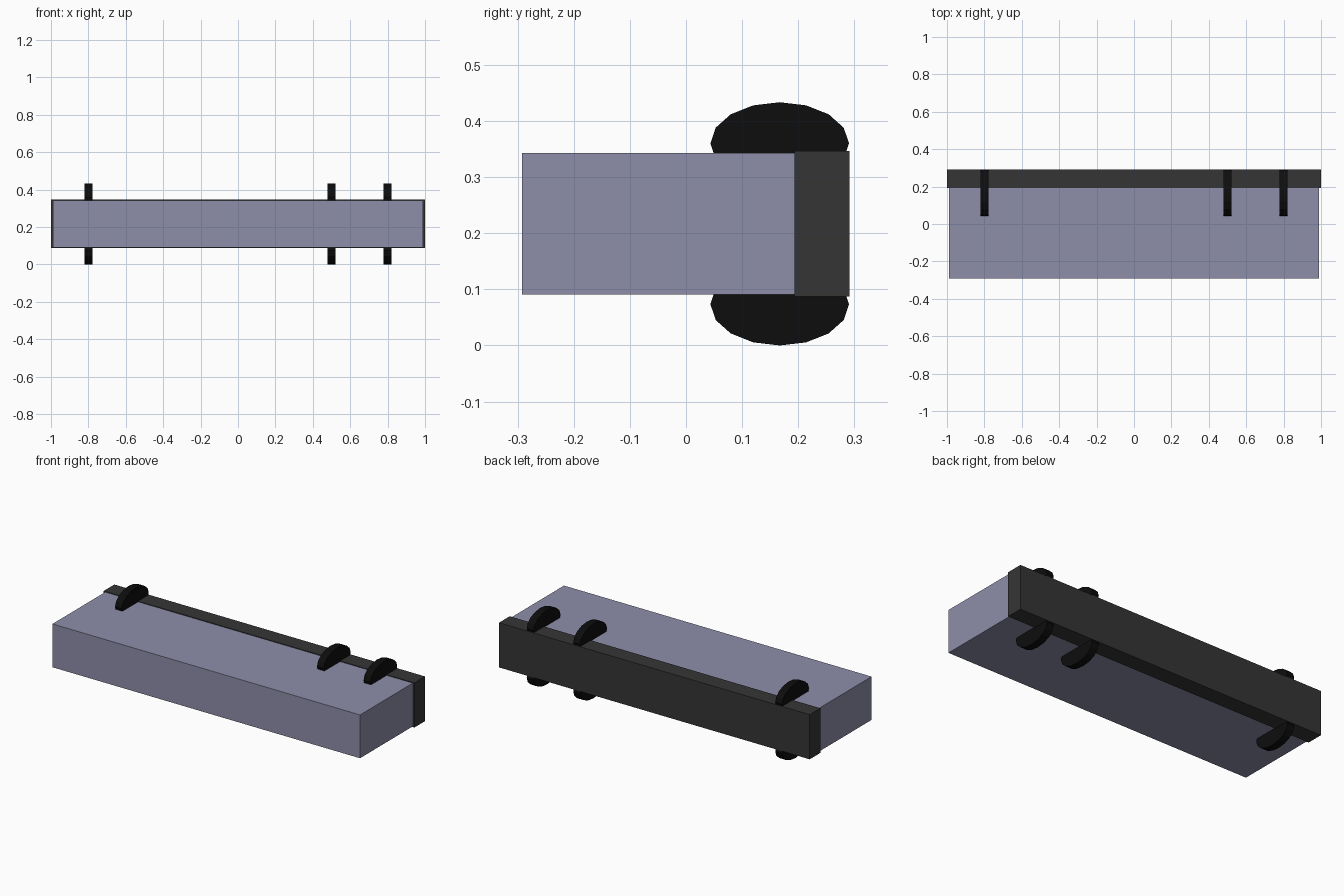
import bpy, math

if "Cube" in bpy.data.objects:
    bpy.data.objects.remove(bpy.data.objects["Cube"])


def material(name, rgb):
    m = bpy.data.materials.new(name)
    m.diffuse_color = (*rgb, 1)
    m.use_nodes = True
    m.node_tree.nodes["Principled BSDF"].inputs["Base Color"].default_value = m.diffuse_color
    return m


lavender = material("lavender grey", (0.27, 0.27, 0.40))
charcoal = material("charcoal", (0.036, 0.036, 0.036))
black = material("black", (0.004, 0.004, 0.004))


def box(name, lo, hi, mat):
    bpy.ops.mesh.primitive_cube_add(size=1, location=[(a + b) / 2 for a, b in zip(lo, hi)])
    ob = bpy.context.object
    ob.name = name
    ob.scale = [b - a for a, b in zip(lo, hi)]
    ob.data.materials.append(mat)


# Pale main block and the slightly larger dark slab behind it
box("main_block", (-0.99, -0.292, 0.091), (0.99, 0.193, 0.343), lavender)
box("back_slab", (-1, 0.193, 0.087), (1, 0.291, 0.347), charcoal)

# Flattened 16-sided discs, sunk half way into the top and bottom
for side, z in (("lower", 0.0735), ("upper", 0.36)):
    for i, x in enumerate((-0.8, 0.5, 0.8), 1):
        bpy.ops.mesh.primitive_cylinder_add(vertices=16, radius=1, depth=0.044,
                                            location=(x, 0.167, z),
                                            rotation=(0, math.pi / 2, 0))
        disc = bpy.context.object
        disc.name = f"{side}_disc_{i}"
        disc.scale = (0.0735, 0.1235, 1)
        disc.data.materials.append(black)
